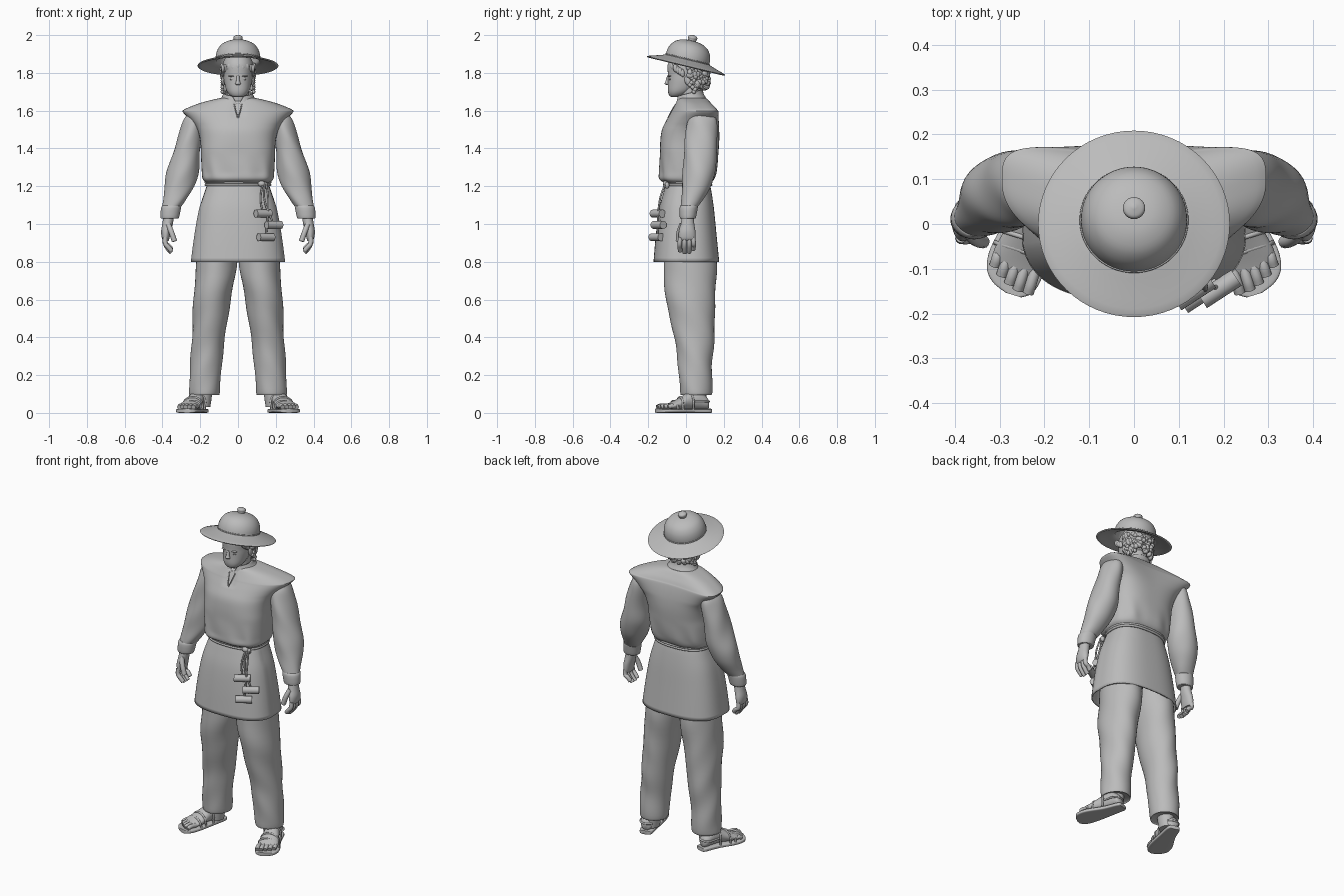
import bpy, bmesh, math, random
from mathutils import Matrix, Vector

random.seed(4)
if "Cube" in bpy.data.objects:
    bpy.data.objects.remove(bpy.data.objects["Cube"])

clay = bpy.data.materials.new("plain_grey")
clay.use_nodes = True
GREY = (0.5, 0.5, 0.5, 1)
clay.diffuse_color = GREY
clay.node_tree.nodes["Principled BSDF"].inputs["Base Color"].default_value = GREY
solids = []


def place_object(name, data):
    ob = bpy.data.objects.new(name, data)
    bpy.context.collection.objects.link(ob)
    data.materials.append(clay)
    return ob


def finish(name, bm):
    """Turn a bmesh into a coloured object."""
    bmesh.ops.recalc_face_normals(bm, faces=bm.faces[:])
    mesh = bpy.data.meshes.new(name)
    bm.to_mesh(mesh)
    bm.free()
    solids.append(place_object(name, mesh))
    return solids[-1]


def skin(bm, rows, caps=(True, True)):
    """Join rows of points with quads and close the ends."""
    loops = [[bm.verts.new(p) for p in row] for row in rows]
    n = len(loops[0])
    for lo, hi in zip(loops, loops[1:]):
        for k in range(n):
            bm.faces.new((lo[k], lo[(k + 1) % n], hi[(k + 1) % n], hi[k]))
    for use, loop in zip(caps, (loops[0], loops[-1])):
        if use:
            bm.faces.new(loop)


def spline(rings, steps):
    """Smoothly interpolate ring parameters."""
    out = []
    for i in range(len(rings) - 1):
        a, b, c, d = (rings[max(0, min(len(rings) - 1, i + k))] for k in (-1, 0, 1, 2))
        for j in range(steps):
            t = j / steps
            out.append([q + .5 * t * (r - p + t * (2*p - 5*q + 4*r - s + t * (3*(q - r) + s - p)))
                        for p, q, r, s in zip(a, b, c, d)])
    return out + [list(rings[-1])]


def loft(name, rings, n=40, steps=5, power=2, warp=None, matrix=Matrix(), caps=(True, True)):
    """Skin a stack of rings (x, y, z, half width, half depth)."""
    rows = []
    for x, y, z, rx, ry in spline(rings, steps):
        row = []
        for k in range(n):
            a = math.tau * k / n
            c, s = math.cos(a), math.sin(a)
            p = Vector((x + rx * math.copysign(abs(c) ** (2 / power), c),
                        y + ry * math.copysign(abs(s) ** (2 / power), s), z))
            row.append(matrix @ (warp(p, a) if warp else p))
        rows.append(row)
    bm = bmesh.new()
    skin(bm, rows, caps)
    return finish(name, bm)


# Unit ball shared by all the ellipsoids
BALL = [[Vector((math.cos(lat) * math.cos(k * math.tau / 12), math.cos(lat) * math.sin(k * math.tau / 12),
                 math.sin(lat))) for k in range(12)]
        for lat in (math.radians(deg) for deg in (-80, -52, -26, 0, 26, 52, 80))]


def blobs(name, items):
    """Join ellipsoids given as (place, half sizes, tilt about x)."""
    bm = bmesh.new()
    for place, size, tilt in items:
        m = Matrix.Translation(place) @ Matrix.Rotation(tilt, 4, 'X') @ Matrix.Diagonal((*size, 1))
        skin(bm, [[m @ p for p in row] for row in BALL])
    return finish(name, bm)


def tube(name, paths, radius, closed=False, matrix=Matrix()):
    """Round cords through the given points."""
    cu = bpy.data.curves.new(name, 'CURVE')
    cu.dimensions, cu.bevel_depth, cu.bevel_resolution, cu.resolution_u = '3D', radius, 3, 5
    cu.use_fill_caps = True
    for path in paths:
        sp = cu.splines.new('BEZIER')
        sp.bezier_points.add(len(path) - 1)
        sp.use_cyclic_u = closed
        for bp, co in zip(sp.bezier_points, path):
            bp.co = matrix @ Vector(co)
            bp.handle_left_type = bp.handle_right_type = 'AUTO'
    place_object(name, cu)


# Hat, turned about its own tilted axis
hat = Matrix.Translation((0, 0, 1.837)) @ Matrix.Rotation(math.radians(-13.5), 4, 'X')
profile = [(.002, .115), (.09, .1), (.108, .05), (.115, .024), (.16, .01), (.202, -.003), (.21, -.002),
           (.21, .004), (.16, .02), (.124, .032), (.119, .036), (.117, .06), (.108, .088),
           (.088, .114), (.055, .131), (.02, .137), (.002, .137)]
loft("hat", [(0, 0, z, r, r) for r, z in profile], n=64, steps=3, matrix=hat)
loft("hat_knob", [(0, 0, .13, .02, .02), (0, 0, .143, .022, .022), (0, 0, .152, .025, .025),
                  (0, 0, .161, .021, .021), (0, 0, .168, .004, .004)], n=24, matrix=hat)
around = [k * math.tau / 24 for k in range(24)]
tube("hat_band", [[(.119 * math.cos(a), .119 * math.sin(a), .038) for a in around]], .0025, True, hat)

# Head, neck and face
loft("head", [(0, -.062, 1.672, .018, .014), (0, -.05, 1.68, .04, .038), (0, -.03, 1.705, .06, .066),
              (0, -.004, 1.75, .073, .092), (0, .01, 1.79, .078, .106), (0, .012, 1.85, .08, .106),
              (0, .015, 1.91, .05, .07)], power=2.2)
loft("neck", [(0, .03, 1.6, .07, .065), (0, .025, 1.66, .06, .062), (0, .02, 1.75, .06, .062)])
loft("nose", [(0, -.094, 1.735, .009, .006), (0, -.1, 1.742, .015, .013), (0, -.099, 1.755, .01, .01),
              (0, -.092, 1.785, .007, .008)], n=16)
blobs("lips", [((0, -.084, 1.72), (.021, .01, .005), 0), ((0, -.081, 1.712), (.017, .01, .005), 0)])
blobs("chin", [((0, -.07, 1.686), (.022, .014, .014), 0)])
for s, side in ((1, "left"), (-1, "right")):
    blobs(side + "_eye", [((s * .03, -.083, 1.767), (.014, .008, .006), 0)])
    blobs(side + "_brow", [((s * .032, -.085, 1.783), (.02, .01, .004), 0)])
    blobs(side + "_ear", [((s * .077, .01, 1.76), (.01, .018, .028), .2)])

# Curly hair round the back and sides, with locks over the brow
curls = []
for k in range(190):
    a = random.uniform(-.1, math.pi + .1)
    z = random.uniform(1.775 if math.sin(a) < .2 else 1.715, 1.84)
    pull = .85 + .15 * min(1, (z - 1.7) / .05)
    r = random.uniform(.009, .015)
    curls.append(((.082 * pull * math.cos(a), .02 + .095 * pull * math.sin(a), z), (r, r, r * 1.2), a))
for s in (1, -1):
    curls += [((s * .083, random.uniform(.02, .05), 1.70 + .012 * k), (.009, .012, .011), k) for k in range(8)]
    curls += [((s * .08, -.02 - .012 * k, 1.80 + .008 * k), (.009, .013, .022), .2) for k in range(4)]
blobs("curly_hair", curls)
blobs("brow_locks", [((x * .022, -.086 + .004 * x * x, 1.83 - .006 * (x % 2)), (.016, .012, .022), .2)
                     for x in range(-3, 4)])


# Tunic top: shoulders flare into overhanging caps, and a notch opens the neckline
def shoulder_warp(p, a):
    lift = max(0, min(1, (p.z - 1.4) / .12))
    p.y += lift * .06 * (abs(p.x) / .29) ** 2
    fold = max(0, 1 - abs(p.z - 1.27) / .1)
    p.y += fold * .004 * math.sin(9 * a + 14 * p.z)
    if a > math.pi and abs(p.x) < .24 * (p.z - 1.56):
        p.y += .012
    return p


loft("tunic_top", [
    (0, .01, 1.195, .162, .113), (0, .01, 1.215, .168, .12), (0, .004, 1.238, .187, .144),
    (0, .01, 1.28, .192, .15), (0, .016, 1.36, .196, .154), (0, .02, 1.44, .2, .156),
    (0, .024, 1.5, .216, .151), (0, .033, 1.55, .252, .136), (0, .04, 1.592, .292, .12),
    (0, .04, 1.604, .288, .114), (0, .04, 1.622, .25, .104), (0, .038, 1.642, .195, .091),
    (0, .036, 1.658, .135, .08), (0, .035, 1.667, .09, .07)],
    n=120, power=2.8, warp=shoulder_warp)


# Collar, higher at the back and parted at the front
def collar_warp(p, a):
    p.z += .26 * (p.y - .02)
    if a > math.pi:
        p.z -= .05 * max(0, 1 - abs(p.x) / .03)
    return p


collar = loft("collar", [(0, .022, 1.645, .104, .084), (0, .02, 1.67, .086, .074), (0, .02, 1.694, .077, .068)],
              n=64, warp=collar_warp, caps=(False, False))
collar.modifiers.new("thickness", 'SOLIDIFY').thickness = .008
tube("neckline_edges", [[(s * .02, -.055, 1.634), (s * .012, -.076, 1.6), (s * .001, -.097, 1.56)]
                        for s in (1, -1)], .003)


# Skirt with the front panel lapping over the back at the sides
def skirt_warp(p, a):
    if p.y < -.03:
        p.y -= .004
        p.x *= 1.015
    return p


skirt = loft("tunic_skirt", [(0, .012, 1.215, .162, .113), (0, .01, 1.17, .177, .125), (0, .005, 1.08, .205, .143),
                             (0, .003, .95, .229, .158), (0, .004, .8, .249, .172)],
             n=72, power=2.6, warp=skirt_warp, caps=(True, False))
skirt.modifiers.new("thickness", 'SOLIDIFY').thickness = .008

# Rope belt, knot and hanging toggles
for k, z in enumerate((1.207, 1.219)):
    tube("belt_cord_%d" % (k + 1), [[(.17 * math.copysign(abs(math.cos(a)) ** .8, math.cos(a)),
         .01 + .123 * math.copysign(abs(math.sin(a)) ** .8, math.sin(a)), z) for a in around]], .007, True)
blobs("belt_knot", [((.125, -.108, 1.213), (.02, .015, .016), 0), ((.145, -.1, 1.205), (.012, .012, .018), 0)])
for k, (x, y, z) in enumerate(((.133, -.15, 1.055), (.19, -.145, .995), (.148, -.156, .93))):
    turn = Matrix.Translation((x, y, z)) @ Matrix.Rotation(math.radians(33), 4, 'Z') @ Matrix.Rotation(math.pi / 2, 4, 'Y')
    loft("toggle_%d" % (k + 1), [(0, 0, -.046, .021, .021), (0, 0, .046, .021, .021)], n=20, steps=1, matrix=turn)
    tube("toggle_cord_%d" % (k + 1), [[(.13 + .01 * k, -.112, 1.21), (.12 + .02 * k, -.138, 1.13), (x, y + .004, z)]], .005)


# Limbs
def cloth_warp(p, a):
    p.x += .002 * math.sin(3 * a + 26 * p.z)
    p.y += .002 * math.sin(2 * a + 31 * p.z)
    return p


for s, side in ((1, "left"), (-1, "right")):
    flip = Matrix.Diagonal((s, 1, 1, 1))
    loft(side + "_sleeve", [
        (.225, .085, 1.585, .04, .05), (.235, .085, 1.55, .053, .075), (.25, .083, 1.48, .062, .085),
        (.272, .075, 1.38, .071, .086), (.292, .07, 1.28, .084, .087), (.31, .055, 1.2, .079, .076),
        (.335, .032, 1.13, .062, .058), (.352, .018, 1.09, .05, .045)], warp=cloth_warp, matrix=flip)
    loft(side + "_cuff", [(.35, .018, 1.098, .05, .046), (.355, .014, 1.083, .053, .048),
                          (.361, .01, 1.035, .049, .043), (.361, .01, 1.028, .044, .038)], n=28, steps=3, matrix=flip)
    loft(side + "_palm", [(.365, .01, 1.05, .028, .03), (.373, .008, 1.0, .028, .036), (.381, .006, .96, .026, .044),
                          (.383, .006, .925, .02, .044), (.38, .006, .91, .012, .038)], n=24, matrix=flip)
    tube(side + "_fingers", [[(.386, y, .93), (.384, y * 1.1, .895), (.369, y * 1.1, tip + .02), (.352, y, tip)]
         for y, tip in ((-.03, .857), (-.007, .848), (.016, .85), (.037, .865))], .0125, matrix=flip)
    tube(side + "_thumb", [[(.37, -.02, 1.0), (.352, -.036, .955), (.336, -.04, .908)]], .0145, matrix=flip)

    loft(side + "_trouser_leg", [
        (.11, .02, .98, .1, .11), (.112, .022, .8, .107, .14), (.137, .024, .6, .099, .13),
        (.156, .044, .4, .087, .106), (.17, .048, .25, .084, .09), (.178, .054, .108, .081, .085),
        (.178, .054, .1, .072, .076)], warp=cloth_warp, matrix=flip)

    # Sandalled foot: lofted from heel to toe, then turned outward
    lay = Matrix(((1, 0, 0, 0), (0, 0, -1, 0), (0, 1, 0, 0), (0, 0, 0, 1)))
    foot = flip @ Matrix.Translation((.187, .13, 0)) @ Matrix.Rotation(math.radians(17), 4, 'Z') @ lay
    loft(side + "_sole", [(0, .011, 0, .015, .011), (0, .011, .012, .036, .011), (0, .011, .1, .046, .011),
                          (.008, .011, .2, .064, .011), (.008, .011, .255, .062, .011), (.002, .011, .285, .046, .011),
                          (-.006, .011, .3, .018, .011)], power=5, matrix=foot)
    loft(side + "_foot", [(0, .045, .012, .015, .02), (0, .052, .025, .034, .034), (0, .07, .07, .041, .052),
                          (0, .065, .12, .043, .046), (.004, .049, .17, .052, .033), (.008, .037, .22, .057, .02),
                          (.006, .032, .25, .048, .012)], n=28, matrix=foot)
    loft(side + "_ankle", [(.185, .06, .03, .038, .045), (.182, .058, .1, .045, .05),
                           (.18, .055, .2, .05, .055)], n=24, matrix=flip)
    tube(side + "_toes", [[(x, .035, .225), (x, .037, end - .02), (x, .03, end)] for x, end in
         ((-.036, .286), (-.012, .286), (.01, .278), (.032, .266), (.053, .25))], .0125, matrix=foot)
    tube(side + "_sandal_straps", [
        [(-.055, .018, .2), (-.04, .054, .205), (.008, .062, .2), (.055, .047, .2), (.067, .018, .2)],
        [(-.052, .018, .165), (-.04, .066, .17), (.004, .083, .17), (.048, .064, .17), (.058, .018, .17)],
        [(-.045, .018, .11), (-.042, .08, .11), (0, .111, .12), (.042, .08, .11), (.046, .018, .11)],
        [(-.042, .06, .1), (-.036, .06, .03), (0, .06, .012), (.036, .06, .03), (.042, .06, .1)]],
        .0055, matrix=foot)

# Smooth shading with crisp edges on every solid part
bpy.ops.object.select_all(action='DESELECT')
for ob in solids:
    ob.select_set(True)
bpy.context.view_layer.objects.active = solids[0]
bpy.ops.object.shade_smooth_by_angle(angle=math.radians(50))
